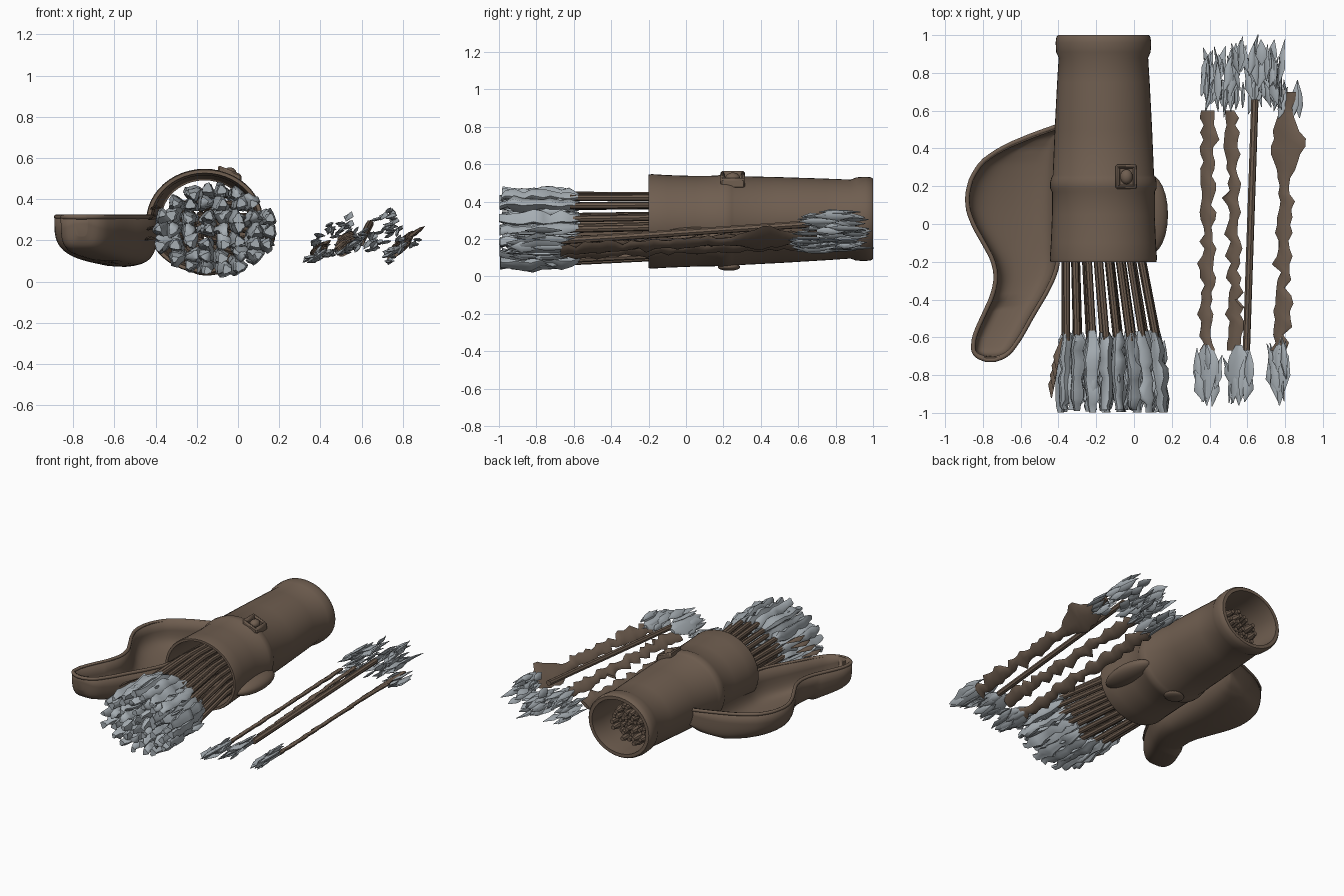
import bpy, bmesh, math, random
from mathutils import Vector

if "Cube" in bpy.data.objects:
    bpy.data.objects.remove(bpy.data.objects["Cube"])

random.seed(4)
rnd = random.uniform


def material(name, col):
    m = bpy.data.materials.new(name)
    m.diffuse_color = (*col, 1)
    m.use_nodes = True
    m.node_tree.nodes["Principled BSDF"].inputs["Base Color"].default_value = m.diffuse_color
    return m


BROWN = material("leather_brown", (0.16, 0.112, 0.08))
GREY = material("feather_grey", (0.38, 0.42, 0.45))


def finish(name, bm, mat, angle=40):
    bmesh.ops.recalc_face_normals(bm, faces=bm.faces)
    me = bpy.data.meshes.new(name)
    bm.to_mesh(me)
    bm.free()
    ob = bpy.data.objects.new(name, me)
    bpy.context.collection.objects.link(ob)
    me.materials.append(mat)
    bpy.ops.object.select_all(action='DESELECT')
    ob.select_set(True)
    bpy.context.view_layer.objects.active = ob
    bpy.ops.object.shade_smooth_by_angle(angle=math.radians(angle))
    return ob


def loft(bm, stations, sides=6, tilt=0.0, lobe=0.0, phase=0.0):
    """Closed tube along y; each station is (x, y, z, half width, half height)."""
    d = Vector((math.cos(tilt), 0, math.sin(tilt)))
    n = Vector((-math.sin(tilt), 0, math.cos(tilt)))
    rings = []
    for x, y, z, a, b in stations:
        ring = []
        for i in range(sides):
            t = math.tau * i / sides
            k = 1 + lobe * math.cos(3 * t + phase)
            ring.append(bm.verts.new(Vector((x, y, z)) + d * a * k * math.cos(t)
                                     + n * b * k * math.sin(t)))
        rings.append(ring)
    for r, s in zip(rings, rings[1:]):
        for i in range(sides):
            j = (i + 1) % sides
            bm.faces.new((r[i], r[j], s[j], s[i]))
    bm.faces.new(rings[0])
    bm.faces.new(rings[-1])


def interp(table, y):
    for p, q in zip(table, table[1:]):
        if p[0] <= y <= q[0]:
            f = (y - p[0]) / (q[0] - p[0])
            return [a + (b - a) * f for a, b in zip(p, q)]
    return table[-1]


# quiver body: outer wall, rims and inner wall swept round the y axis
profile = [(-0.2, 0.262), (-0.2, 0.28), (-0.185, 0.284), (-0.1, 0.278), (0.05, 0.272), (0.17, 0.272),
           (0.19, 0.282), (0.22, 0.282), (0.245, 0.276), (0.26, 0.268), (0.5, 0.258), (0.75, 0.245),
           (0.88, 0.237), (0.91, 0.25), (0.96, 0.253), (0.99, 0.249), (1.0, 0.24), (1.0, 0.215),
           (0.9, 0.208), (0.3, 0.235), (-0.1, 0.25)]
bm = bmesh.new()
N = 48
rings = [[bm.verts.new((-0.162 + r * math.cos(math.tau * i / N), y,
                        0.294 + 0.07 * max(0, y) * 0.2 + 0.89 * r * math.sin(math.tau * i / N)))
          for i in range(N)] for y, r in profile]
for r, s in zip(rings, rings[1:] + rings[:1]):
    for i in range(N):
        bm.faces.new((r[i], r[(i + 1) % N], s[(i + 1) % N], s[i]))
finish("quiver_body", bm, BROWN)

# side pouch: dish lofted from left and right outlines (y, left x, right x, floor z)
outline = [(-0.72, -0.79, -0.73, 0.22), (-0.70, -0.845, -0.67, 0.165), (-0.66, -0.868, -0.63, 0.145),
           (-0.60, -0.86, -0.59, 0.13), (-0.48, -0.805, -0.525, 0.11), (-0.35, -0.745, -0.445, 0.09),
           (-0.22, -0.74, -0.39, 0.08), (-0.11, -0.80, -0.39, 0.075), (0.02, -0.875, -0.39, 0.07),
           (0.13, -0.90, -0.39, 0.07), (0.27, -0.865, -0.39, 0.08), (0.38, -0.765, -0.39, 0.10),
           (0.46, -0.58, -0.39, 0.13), (0.52, -0.41, -0.38, 0.20)]


def smooth_row(y):
    """Average nearby samples so that the outline bends softly."""
    e = min(0.045, (y + 0.72) * 0.5, (0.52 - y) * 0.5)
    s = [interp(outline, y + k * e) for k in (-1, 0, 1)]
    return [sum(c) / 3 for c in zip(*s)]


K = 56
samples = [smooth_row(-0.72 + 1.24 * (1 - math.cos(math.pi * k / K)) / 2) for k in range(K + 1)]
bm = bmesh.new()
M = 20
rows = []
for y, l, r, f in samples:
    row = []
    for i in range(M + 1):
        t = math.pi * i / M
        c, s = math.cos(t), max(0, math.sin(t))
        x = (l + r) / 2 - (r - l) / 2 * math.copysign(abs(c) ** 0.55, c)
        lift = 0.06 * max(0, (-0.6 - x) / 0.3)
        row.append(bm.verts.new((x, y, 0.32 - (0.32 - f - lift * (y > -0.4)) * s ** 0.5)))
    rows.append(row)
for a, b in zip(rows, rows[1:]):
    for i in range(M):
        bm.faces.new((a[i], a[i + 1], b[i + 1], b[i]))
bm.faces.new(rows[0])
bm.faces.new(rows[-1])
pouch = finish("side_pouch", bm, BROWN, 60)
mod = pouch.modifiers.new("thickness", 'SOLIDIFY')
mod.thickness = 0.02
mod.offset = -1

# rolled rim of the pouch
cu = bpy.data.curves.new("pouch_rim", 'CURVE')
cu.dimensions = '3D'
cu.bevel_depth = 0.012
cu.bevel_resolution = 2
pts = [(o[1] + 0.01, o[0]) for o in samples[::-1]] + [(o[2] - 0.01, o[0]) for o in samples if o[0] < -0.2]
sp = cu.splines.new('POLY')
sp.points.add(len(pts) - 1)
for p, (x, y) in zip(sp.points, pts):
    p.co = (x, y, 0.314, 1)
rim = bpy.data.objects.new("pouch_rim", cu)
bpy.context.collection.objects.link(rim)
cu.materials.append(BROWN)


def ball(name, loc, scale):
    bm = bmesh.new()
    bmesh.ops.create_uvsphere(bm, u_segments=24, v_segments=12, radius=1)
    for v in bm.verts:
        v.co = Vector(a * b + c for a, b, c in zip(v.co, scale, loc))
    finish(name, bm, BROWN, 60)


# strap bulge, buckle and lower stud
ball("strap_bulge", (0.085, 0.05, 0.21), (0.095, 0.21, 0.055))
ball("buckle_stud", (-0.04, 0.25, 0.525), (0.033, 0.04, 0.03))
ball("lower_stud", (-0.15, 0.23, 0.05), (0.07, 0.06, 0.02))
bm = bmesh.new()
for x, y, sx, sy in ((-0.086, 0.25, 0.022, 0.13), (0.006, 0.25, 0.022, 0.13),
                     (-0.04, 0.195, 0.11, 0.022), (-0.04, 0.305, 0.11, 0.022)):
    for v in bmesh.ops.create_cube(bm, size=1)["verts"]:
        px = v.co.x * sx + x
        v.co = Vector((px, v.co.y * sy + y, v.co.z * 0.05 + 0.518 - 0.4 * (px + 0.04)))
finish("buckle_frame", bm, BROWN).modifiers.new("soft", 'BEVEL').width = 0.008

# arrow bundle: shafts fan out of the quiver mouth and end in ragged feathers
fan = [(-1, -0.112, 0.28, 0.25, 0.195), (-0.6, -0.12, 0.25, 0.255, 0.18),
       (-0.2, -0.16, 0.21, 0.265, 0.17), (0.9, -0.165, 0.125, 0.28, 0.125)]
shafts, feathers = bmesh.new(), bmesh.new()
for row in range(7):
    for col in range(8):
        u, v = (col - 3.5) / 3.5 + rnd(-.05, .05), (row - 3) / 3 + rnd(-.05, .05)
        h = math.hypot(u, v)
        if h > 1.14:
            continue
        if h > 1:
            u, v = u / h, v / h

        def at(y):
            cx, sx, cz, sz = interp(fan, y)[1:]
            return cx + u * sx, y, cz + v * sz
        tip = rnd(0.84, 0.92)
        loft(shafts, [(*at(y), r, r) for y, r in ((-0.62, .018), (-0.2, .018), (0.7, .019),
                                                  (tip - .05, .026), (tip, .014))], 8)
        st = []
        for y in (-0.57, -0.62, -0.67, -0.72, -0.77, -0.82, -0.87, -0.92, -0.96, -0.99):
            x, _, z = at(y)
            r = (0.016 if y > -0.6 else 0.031 if y > -0.95 else 0.02) * rnd(0.7, 1.25)
            st.append((x + rnd(-.01, .01), y + rnd(-.01, .01), z + rnd(-.012, .012), r, r))
        loft(feathers, st, 10, rnd(0, 3), 0.25, rnd(0, 6))
        # loose barbs between the feathers
        x, _, z = at(-0.85)
        x, z, y = x + rnd(-.035, .035), z + rnd(-.035, .025), rnd(-.95, -.68)
        loft(feathers, [(x, y - .04, z, .003, .002), (x, y, z, .022, .01),
                        (x, y + .06, z, .012, .006), (x, y + .1, z, .002, .002)], 6, rnd(0, 3))
finish("bundle_shafts", shafts, BROWN)
finish("bundle_feathers", feathers, GREY, 60)

# brown barbs at the left of the bundle
bm = bmesh.new()
for k in range(4):
    x, y, z = -0.41 - 0.009 * k, -0.70 - 0.05 * k, 0.36 - 0.05 * k
    loft(bm, [(x + .03, y + .1, z, .004, .003), (x, y, z, .02, .008), (x, y - .07, z, .003, .003)], 6, 0.5)
finish("bundle_brown_barbs", bm, BROWN)

# loose arrows: ragged slanted strips (front xz, back xz, ragged width, back y)
TILT = 0.6
shafts, feathers = bmesh.new(), bmesh.new()
for x0, z0, x1, z1, w, yb in ((0.39, 0.12, 0.395, 0.17, 0.045, 0.6), (0.535, 0.15, 0.515, 0.22, 0.045, 0.6),
                              (0.595, 0.19, 0.64, 0.28, 0.0, 0.66), (0.775, 0.14, 0.82, 0.22, 0.05, 0.7)):
    st = []
    for k in range(34):
        f = k / 33
        y = -0.67 + (yb + 0.67) * f
        a, off = (max(0.025, w * rnd(0.5, 1.2)), rnd(-.015, .015)) if w else (0.02, 0)
        if x0 > 0.7 and y > 0.2:
            a = 0.03 + 0.085 * max(0, 1 - abs(y - 0.42) / 0.2)
        st.append((x0 + (x1 - x0) * f + off, y, z0 + (z1 - z0) * f + off * 0.6, a, 0.013 if w else 0.019))
    loft(shafts, st, 8, TILT)


def cluster(bm, x, y, z, w, length, count, depth=0.03):
    """Shards scattered in a slanted plane to make a ragged feather."""
    for _ in range(count):
        s, n = rnd(-w, w), rnd(-depth, depth)
        px = x + s * math.cos(TILT) - n * math.sin(TILT)
        pz = z + s * math.sin(TILT) + n * math.cos(TILT)
        py = y + rnd(-.5, .5) * length
        h, a, dx = rnd(.06, .12), rnd(.015, .032), rnd(-.025, .025)
        loft(bm, [(px - dx, py - h, pz, .002, .002), (px, py - h * .3, pz, a, .009),
                  (px, py + h * .3, pz, a * .8, .008), (px + dx, py + h, pz, .002, .002)],
             6, TILT + rnd(-.8, .8))


for x, z, w in ((0.385, 0.125, 0.06), (0.555, 0.18, 0.09), (0.77, 0.155, 0.07)):
    cluster(feathers, x, -0.78, z, w, 0.16, 14)
    loft(feathers, [(x, -0.64, z, .02, .012), (x, -0.7, z, .06, .016), (x, -0.8, z, w, .014),
                    (x, -0.87, z, .04, .012), (x, -0.96, z, .003, .003)], 8, TILT)
for x, z, w in ((0.47, 0.22, 0.11), (0.67, 0.24, 0.13)):
    cluster(feathers, x, 0.79, z, w, 0.24, 40, 0.065)
cluster(feathers, 0.82, 0.64, 0.2, 0.06, 0.1, 10, 0.04)
finish("loose_shafts", shafts, BROWN)
finish("loose_feathers", feathers, GREY)
